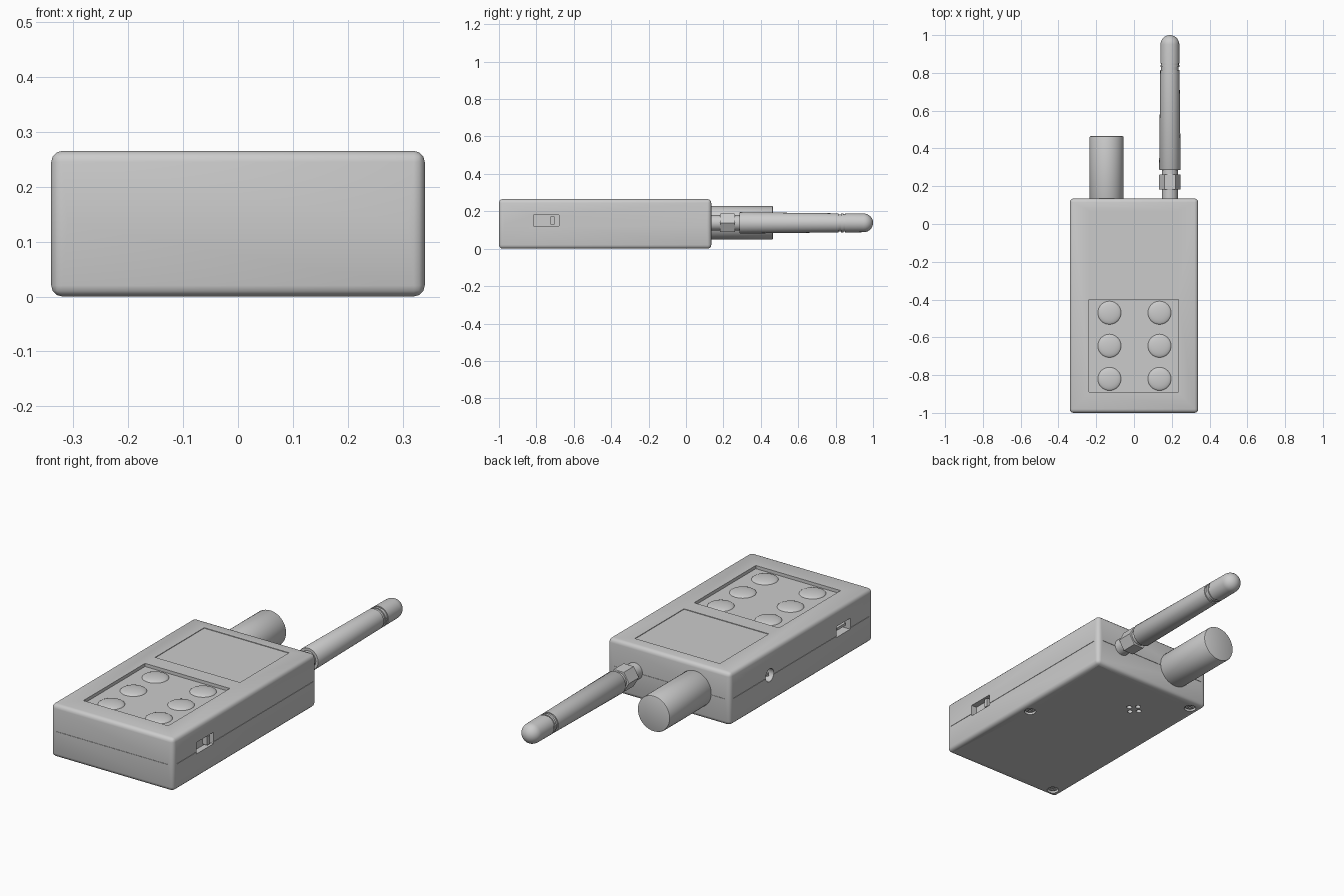
import bpy, bmesh, math
from mathutils import Matrix, Vector

if "Cube" in bpy.data.objects:
    bpy.data.objects.remove(bpy.data.objects["Cube"])


def finish(name, bm, smooth=True):
    bmesh.ops.recalc_face_normals(bm, faces=bm.faces)
    me = bpy.data.meshes.new(name)
    bm.to_mesh(me)
    bm.free()
    ob = bpy.data.objects.new(name, me)
    bpy.context.collection.objects.link(ob)
    if smooth:
        activate(ob)
        bpy.ops.object.shade_smooth_by_angle(angle=math.radians(35))
    return ob


def activate(ob):
    bpy.ops.object.select_all(action='DESELECT')
    ob.select_set(True)
    bpy.context.view_layer.objects.active = ob


def box(name, x, y, z, bevel=0, seg=3):
    bm = bmesh.new()
    lo, hi = Vector((x[0], y[0], z[0])), Vector((x[1], y[1], z[1]))
    m = Matrix.Translation((lo + hi) / 2) @ Matrix.Diagonal((*(hi - lo), 1))
    bmesh.ops.create_cube(bm, size=1, matrix=m)
    if bevel:
        bmesh.ops.bevel(bm, geom=bm.edges[:], offset=bevel, segments=seg,
                        profile=0.5, affect='EDGES')
    return finish(name, bm, bool(bevel))


def rod(name, centre, r, depth, axis='Z', n=32, bevel=0):
    rot = {'X': Matrix.Rotation(math.pi / 2, 4, 'Y'),
           'Y': Matrix.Rotation(math.pi / 2, 4, 'X'), 'Z': Matrix()}[axis]
    bm = bmesh.new()
    bmesh.ops.create_cone(bm, cap_ends=True, segments=n, radius1=r, radius2=r,
                          depth=depth, matrix=Matrix.Translation(centre) @ rot)
    if bevel:
        rims = [e for f in bm.faces if len(f.verts) > 4 for e in f.edges]
        bmesh.ops.bevel(bm, geom=rims, offset=bevel, segments=2, profile=0.5,
                        affect='EDGES')
    return finish(name, bm, n > 8)


def lathe_y(name, profile, x, z, n=40):
    bm = bmesh.new()
    vs = [bm.verts.new((x + r, y, z)) for y, r in profile]
    es = [bm.edges.new(p) for p in zip(vs, vs[1:])]
    bmesh.ops.spin(bm, geom=vs + es, cent=(x, 0, z), axis=(0, 1, 0),
                   angle=2 * math.pi, steps=n)
    bmesh.ops.remove_doubles(bm, verts=bm.verts, dist=1e-5)
    return finish(name, bm)


def cut(target, cutter):
    mod = target.modifiers.new("cut", 'BOOLEAN')
    mod.operation, mod.solver, mod.object = 'DIFFERENCE', 'EXACT', cutter
    activate(target)
    bpy.ops.object.modifier_apply(modifier=mod.name)
    bpy.data.objects.remove(cutter)


W, TOP, MID, BACK = 0.34, 0.265, 0.138, 0.135

# Case with keypad tray, display inset, side ports and jack
case = box("case", (-W, W), (-1, BACK), (0, TOP), 0.02)
cut(case, box("c", (-0.237, 0.235), (-0.89, -0.40), (TOP - 0.016, 0.4)))
cut(case, box("c", (-0.237, 0.235), (-0.32, 0.07), (TOP - 0.003, 0.4)))
cut(case, box("c", (W - 0.03, 0.5), (-0.815, -0.68), (0.122, 0.18)))
cut(case, box("c", (-0.5, -W + 0.05), (-0.82, -0.71), (0.125, 0.18)))
cut(case, rod("c", (-W, -0.18, MID), 0.032, 0.12, 'X'))

# Screw wells and speaker holes underneath
screws = [(0.286, -0.44), (-0.286, 0.08), (-0.286, -0.95)]
for x, y in screws:
    cut(case, rod("c", (x, y, 0), 0.028, 0.04))
for i in range(4):
    a = i * math.pi / 2
    cut(case, rod("c", (-0.084 + 0.03 * math.cos(a), -0.10 + 0.03 * math.sin(a), 0),
                  0.013, 0.05, n=20))

# Parting line around the case
for s in (-1, 1):
    cut(case, box("c", sorted((s * (W - 0.002), s * 0.4)), (-0.97, 0.11),
                  (0.131, 0.133)))
cut(case, box("c", (-0.31, 0.31), (-1.1, -0.998), (0.131, 0.133)))
cut(case, box("c", (-0.31, 0.31), (BACK - 0.002, 0.2), (0.131, 0.133)))
activate(case)
bpy.ops.object.shade_smooth_by_angle(angle=math.radians(30))

# Keypad domes
for i, y in enumerate((-0.47, -0.645, -0.82)):
    for j, x in enumerate((-0.13, 0.135)):
        bm = bmesh.new()
        m = (Matrix.Translation((x, y, TOP - 0.017))
             @ Matrix.Diagonal((0.062, 0.062, 0.014, 1)))
        bmesh.ops.create_uvsphere(bm, u_segments=32, v_segments=16, radius=1, matrix=m)
        bmesh.ops.bisect_plane(bm, geom=bm.verts[:] + bm.edges[:] + bm.faces[:],
                               plane_co=(0, 0, TOP - 0.017), plane_no=(0, 0, 1),
                               clear_inner=True)
        finish(f"button_{i * 2 + j + 1}", bm)

# Slide switch, port tongue and jack pin
box("switch_slider", (W - 0.03, W - 0.004), (-0.725, -0.703), (0.13, 0.173))
box("port_tongue", (-W + 0.01, -W + 0.05), (-0.80, -0.73), (0.15, 0.163))
rod("jack_pin", (-W + 0.035, -0.18, MID), 0.01, 0.05, 'X', 16)

# Cross-slotted screws
for i, (x, y) in enumerate(screws):
    s = rod(f"screw_{i + 1}", (x, y, 0.014), 0.023, 0.016, n=24, bevel=0.003)
    cut(s, box("c", (x - 0.014, x + 0.014), (y - 0.003, y + 0.003), (-0.1, 0.012)))
    cut(s, box("c", (x - 0.003, x + 0.003), (y - 0.014, y + 0.014), (-0.1, 0.012)))

# Sensor barrel
rod("sensor_barrel", (-0.145, 0.295, MID), 0.09, 0.34, 'Y', 48, 0.006)

# Antenna: connector, hex nut, tapered sleeve with grooves and round tip
AX = 0.19
rod("antenna_connector", (AX, 0.21, MID), 0.042, 0.2, 'Y', 32)
rod("antenna_nut", (AX, 0.222, MID), 0.057, 0.08, 'Y', 6, 0.003).data.transform(
    Matrix.Translation((AX, 0, MID)) @ Matrix.Rotation(math.pi / 2, 4, 'Y')
    @ Matrix.Translation((-AX, 0, -MID)))
sleeve = [(0.287, 0), (0.287, 0.055), (0.29, 0.057), (0.815, 0.051), (0.815, 0.046),
          (0.83, 0.046), (0.83, 0.051), (0.842, 0.051), (0.842, 0.047),
          (0.85, 0.047), (0.85, 0.051)]
tip = [(0.95 + 0.05 * math.sin(a), 0.05 * math.cos(a))
       for a in (k * math.pi / 16 for k in range(8))] + [(1.0, 0)]
lathe_y("antenna", sleeve + tip, AX, MID)
